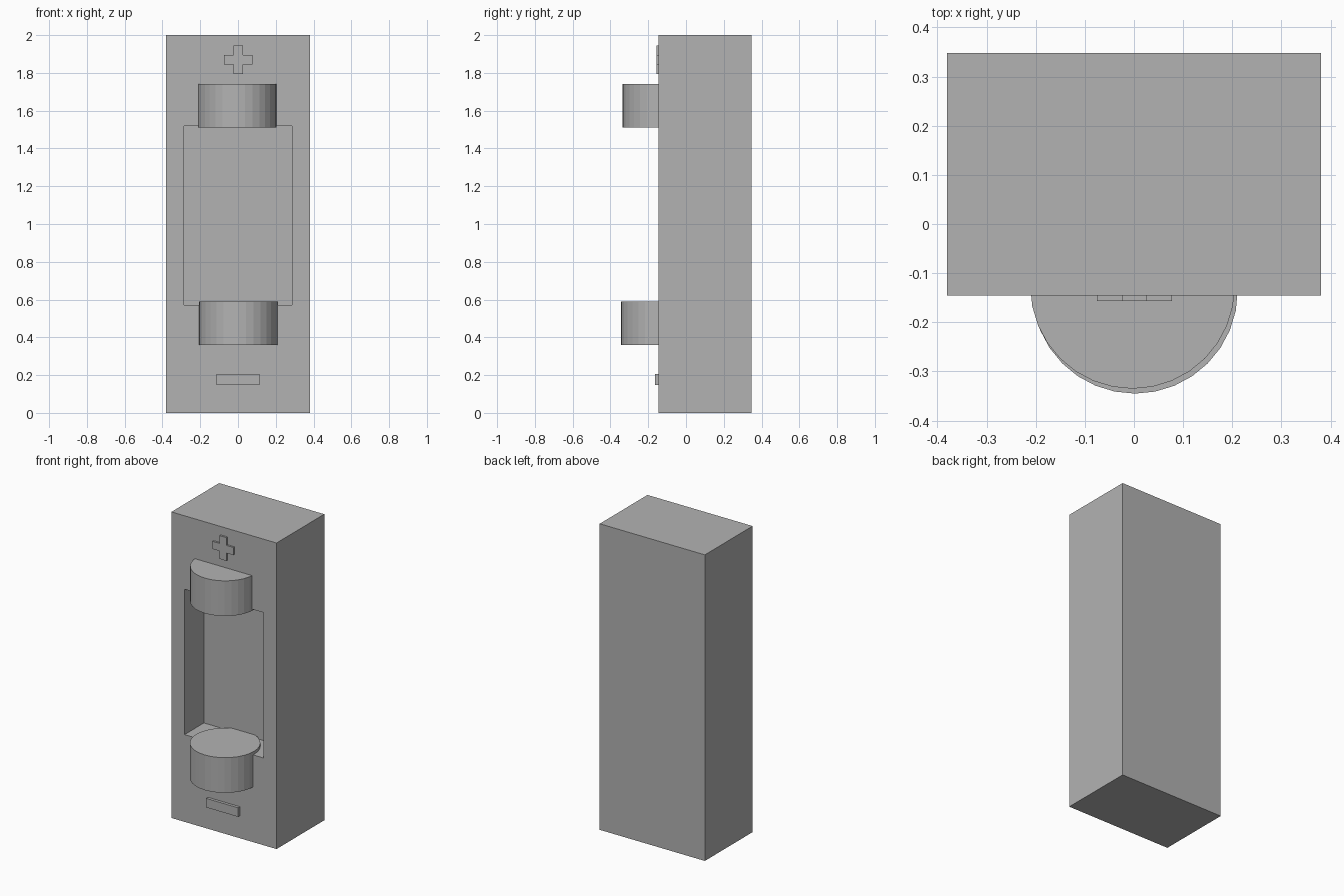
import bpy
import bmesh
from mathutils import Matrix, Vector

cube = bpy.data.objects.get("Cube")
if cube:
    bpy.data.objects.remove(cube, do_unlink=True)

GREY = (0.448, 0.448, 0.448, 1)
grey = bpy.data.materials.new("grey_plastic")
grey.use_nodes = True
grey.diffuse_color = GREY
grey.node_tree.nodes["Principled BSDF"].inputs["Base Color"].default_value = GREY

FRONT, BACK = -0.145, 0.348


def add_object(name, bm):
    bmesh.ops.recalc_face_normals(bm, faces=bm.faces)
    mesh = bpy.data.meshes.new(name)
    bm.to_mesh(mesh)
    bm.free()
    mesh.materials.append(grey)
    obj = bpy.data.objects.new(name, mesh)
    bpy.context.collection.objects.link(obj)
    return obj


def box(name, low, high):
    low, high = Vector(low), Vector(high)
    bm = bmesh.new()
    place = Matrix.Translation((low + high) / 2) @ Matrix.Diagonal((high - low).to_4d())
    bmesh.ops.create_cube(bm, size=1, matrix=place)
    return add_object(name, bm)


def drum(name, x, y, radius, bottom, top):
    bm = bmesh.new()
    bmesh.ops.create_cone(bm, cap_ends=True, segments=32, radius1=radius, radius2=radius,
                          depth=top - bottom,
                          matrix=Matrix.Translation((x, y, (bottom + top) / 2)))
    return add_object(name, bm)


def front_plate(name, outline, front):
    # Extrude an outline in x and z from the body towards the front
    bm = bmesh.new()
    face = bm.faces.new([bm.verts.new((x, FRONT + 0.005, z)) for x, z in outline])
    grown = bmesh.ops.extrude_face_region(bm, geom=[face], use_keep_orig=True)
    moved = [v for v in grown["geom"] if isinstance(v, bmesh.types.BMVert)]
    bmesh.ops.translate(bm, verts=moved, vec=(0, front - FRONT - 0.005, 0))
    return add_object(name, bm)


# Body with a rectangular recess in the front
body = box("body", (-0.38, FRONT, 0), (0.38, BACK, 2))
cutter = box("recess_cutter", (-0.285, FRONT - 0.2, 0.57), (0.285, 0.055, 1.52))
cutter.hide_render = True
cut = body.modifiers.new("recess", "BOOLEAN")
cut.operation = "DIFFERENCE"
cut.solver = "EXACT"
cut.object = cutter
bpy.context.view_layer.objects.active = body
bpy.ops.object.modifier_apply(modifier=cut.name)
bpy.data.objects.remove(cutter, do_unlink=True)

# Round holders at both ends of the recess
drum("upper_holder", -0.003, -0.127, 0.208, 1.51, 1.74)
drum("lower_holder", 0.002, -0.136, 0.209, 0.36, 0.59)

# Raised plus sign: one corner of the cross turned through four quarters
arm, half = 0.076, 0.025
cross = []
x_z = [(half, arm), (half, half)]
corner = [(-half, arm), (half, arm), (half, half)]
for turn in range(4):
    for x, z in corner[:]:
        for _ in range(turn):
            x, z = z, -x
        cross.append((x + 0.001, z + 1.869))
front_plate("plus_sign", cross, -0.157)

# Raised minus sign
box("minus_sign", (-0.115, -0.164, 0.147), (0.115, FRONT + 0.005, 0.206))
